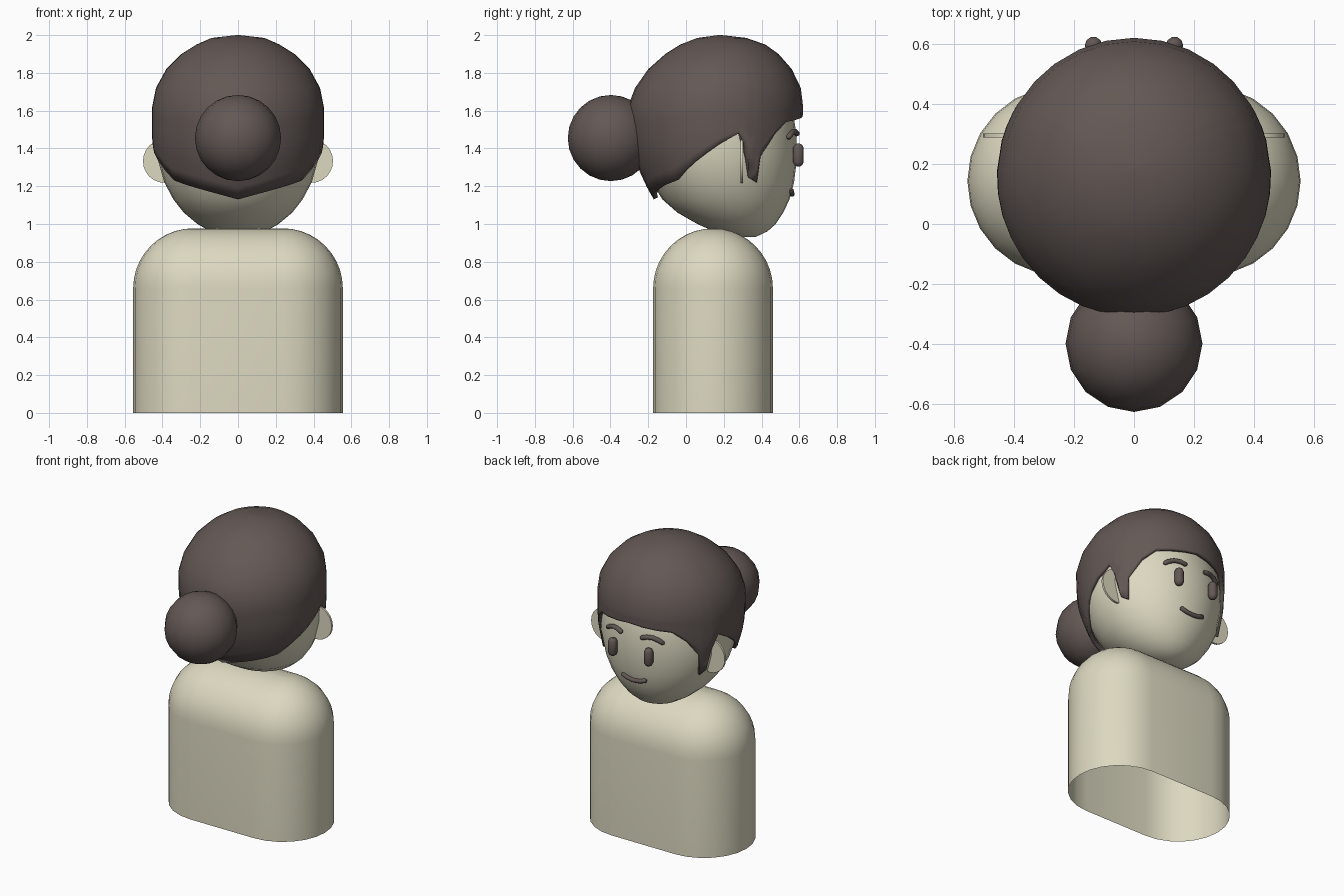
import bpy, bmesh, math
from math import sin, cos, pi, sqrt, acos

if "Cube" in bpy.data.objects:
    bpy.data.objects.remove(bpy.data.objects["Cube"])


def material(name, rgb):
    m = bpy.data.materials.new(name)
    m.diffuse_color = (*rgb, 1)
    m.use_nodes = True
    m.node_tree.nodes["Principled BSDF"].inputs["Base Color"].default_value = m.diffuse_color
    return m


SKIN = material("warm_cream", (0.72, 0.69, 0.53))
HAIR = material("dark_brown", (0.125, 0.098, 0.090))

# Cross-sections from top to bottom: height, back y, front y, half width
HEAD_ROWS = [(1.90, .10, .24, .04), (1.86, -.02, .38, .20), (1.75, -.13, .49, .33),
             (1.62, -.21, .56, .41), (1.48, -.24, .585, .43), (1.35, -.23, .588, .427),
             (1.22, -.18, .572, .39), (1.13, -.125, .548, .342), (1.06, -.045, .515, .287),
             (1.00, .06, .475, .215), (.96, .15, .43, .145), (.932, .25, .37, .06)]
HAIR_ROWS = [(2.0, .17, .19, .01), (1.985, .06, .32, .14), (1.95, -.03, .42, .22),
             (1.9, -.11, .49, .30), (1.82, -.20, .56, .38), (1.72, -.27, .608, .435),
             (1.62, -.308, .62, .455), (1.5, -.30, .615, .457), (1.4, -.285, .61, .452),
             (1.3, -.255, .60, .43), (1.2, -.21, .59, .405), (1.12, -.165, .57, .365)]


def section(rows, u):
    """Cross-section at fractional row number u."""
    i = min(int(u), len(rows) - 2)
    return [a + (b - a) * (u - i) for a, b in zip(rows[i], rows[i + 1])]


def row_at(rows, z):
    for i in range(len(rows) - 1):
        if rows[i][0] >= z >= rows[i + 1][0]:
            return i + (rows[i][0] - z) / (rows[i][0] - rows[i + 1][0])
    return 0 if z > rows[0][0] else len(rows) - 1


def on_ring(rows, u, t):
    """Point at angle t from the front."""
    z, y0, y1, w = section(rows, u)
    return (w * sin(t), (y0 + y1) / 2 + (y1 - y0) / 2 * cos(t), z)


def finish(ob, mat, angle=50):
    ob.data.materials.append(mat)
    bpy.ops.object.select_all(action='DESELECT')
    ob.select_set(True)
    bpy.context.view_layer.objects.active = ob
    bpy.ops.object.shade_smooth_by_angle(angle=math.radians(angle))
    return ob


def loft(name, rings, mat, cap_top=True, cap_bottom=True, angle=50):
    """Skin a list of closed rings with quads."""
    bm = bmesh.new()
    vs = [[bm.verts.new(p) for p in r] for r in rings]
    n = len(rings[0])
    for a, b in zip(vs, vs[1:]):
        for i in range(n):
            bm.faces.new((a[i], a[(i + 1) % n], b[(i + 1) % n], b[i]))
    if cap_top:
        bm.faces.new(vs[0])
    if cap_bottom:
        bm.faces.new(vs[-1])
    bmesh.ops.recalc_face_normals(bm, faces=bm.faces)
    me = bpy.data.meshes.new(name)
    bm.to_mesh(me)
    bm.free()
    ob = bpy.data.objects.new(name, me)
    bpy.context.collection.objects.link(ob)
    return finish(ob, mat, angle)


def tube(name, pts, r, mat):
    """Rounded stroke through points (x, y, z, radius factor)."""
    cu = bpy.data.curves.new(name, 'CURVE')
    cu.dimensions = '3D'
    cu.bevel_depth, cu.bevel_resolution, cu.use_fill_caps = r, 3, True
    sp = cu.splines.new('POLY')
    sp.points.add(len(pts) - 1)
    for p, (x, y, z, f) in zip(sp.points, pts):
        p.co, p.radius = (x, y, z, 1), f
    ob = bpy.data.objects.new(name, cu)
    bpy.context.collection.objects.link(ob)
    bpy.ops.object.select_all(action='DESELECT')
    ob.select_set(True)
    bpy.context.view_layer.objects.active = ob
    bpy.ops.object.convert(target='MESH')
    return finish(bpy.context.object, mat)


def face_y(x, z):
    _, y0, y1, w = section(HEAD_ROWS, row_at(HEAD_ROWS, z))
    return (y0 + y1) / 2 + (y1 - y0) / 2 * sqrt(max(0, 1 - (x / w) ** 2))


# Torso: hollow stadium column with domed shoulders, open underneath
R, HALF, CY, SHOULDER = .317, .238, .143, .66


def stadium(r, z, seg=12):
    pts = []
    for side in (1, -1):
        for i in range(seg + 1):
            a = -pi / 2 + pi * i / seg
            pts.append((side * (HALF + r * cos(a)), CY + side * r * sin(a), z))
    return pts


torso = [stadium(R * cos(a), SHOULDER + R * sin(a))
         for a in [pi / 2 * k / 10 for k in range(9, -1, -1)]]
torso.insert(0, stadium(.004, SHOULDER + R))
torso.append(stadium(R, 0))
loft("torso", torso, SKIN, cap_bottom=False)

# Head
loft("head", [[on_ring(HEAD_ROWS, u, 2 * pi * i / 32) for i in range(32)]
              for u in range(len(HEAD_ROWS))], SKIN)

# Hair cap: hairline as (y, z) from fringe past the sideburn to the nape
hairline = [(.62, 1.57), (.53, 1.54), (.47, 1.475), (.395, 1.36), (.375, 1.22), (.335, 1.245),
            (.325, 1.39), (.28, 1.48), (.18, 1.425), (-.05, 1.23), (-.17, 1.13)]
keys = []
for y, z in hairline:
    _, y0, y1, _ = section(HAIR_ROWS, row_at(HAIR_ROWS, z))
    keys.append((acos(max(-1, min(1, (2 * y - y0 - y1) / (y1 - y0)))), z))
keys[0], keys[-1] = (0, keys[0][1]), (pi, keys[-1][1])
half = []
for (t0, z0), (t1, z1) in zip(keys, keys[1:]):
    n = max(1, round((t1 - t0) / .18))
    half += [(t0 + (t1 - t0) * k / n, z0 + (z1 - z0) * k / n) for k in range(n)]
columns = half + [keys[-1]] + [(2 * pi - t, z) for t, z in reversed(half[1:])]
rings = [[on_ring(HAIR_ROWS, u, t) for t, _ in columns] for u in range(7)]
for k in range(1, 7):
    rings.append([on_ring(HAIR_ROWS, 6 + (row_at(HAIR_ROWS, z) - 6) * k / 6 if z < 1.62 else 6, t)
                  for t, z in columns])
hair = loft("hair_cap", rings, HAIR, cap_bottom=False)
shell = hair.modifiers.new("thickness", 'SOLIDIFY')
shell.thickness, shell.offset = .025, -1

# Bun
bpy.ops.mesh.primitive_uv_sphere_add(segments=16, ring_count=12, radius=.228,
                                     location=(0, -.398, 1.455))
bpy.context.object.name = "hair_bun"
finish(bpy.context.object, HAIR)

# Ears, eyes and brows on both sides
for side, label in ((1, "right"), (-1, "left")):
    loft("ear_" + label,
         [[(side * (.39 + .113 * cos(2 * pi * i / 24)), y, 1.333 + .115 * sin(2 * pi * i / 24))
           for i in range(24)] for y in (.288, .302)], SKIN)
    ex = .135 * side
    ey = face_y(ex, 1.365) + .028
    tube("eye_" + label, [(ex, ey, 1.365 + dz, f) for dz, f in
                          ((-.06, .35), (-.053, .75), (-.038, 1), (.038, 1), (.053, .75), (.06, .35))],
         .029, HAIR)
    brow = [(.068, 1.474, .4), (.078, 1.478, 1), (.11, 1.488, 1), (.15, 1.488, 1),
            (.185, 1.474, 1), (.208, 1.458, .9), (.214, 1.453, .3)]
    tube("brow_" + label, [(side * x, face_y(x, z) + .009, z, f) for x, z, f in brow], .015, HAIR)

# Mouth
smile = [(-.092, 1.181, .4), (-.083, 1.176, 1), (-.045, 1.163, 1), (0, 1.158, 1),
         (.045, 1.163, 1), (.083, 1.176, 1), (.092, 1.181, .4)]
tube("mouth", [(x, face_y(x, z) + .006, z, f) for x, z, f in smile], .014, HAIR)
